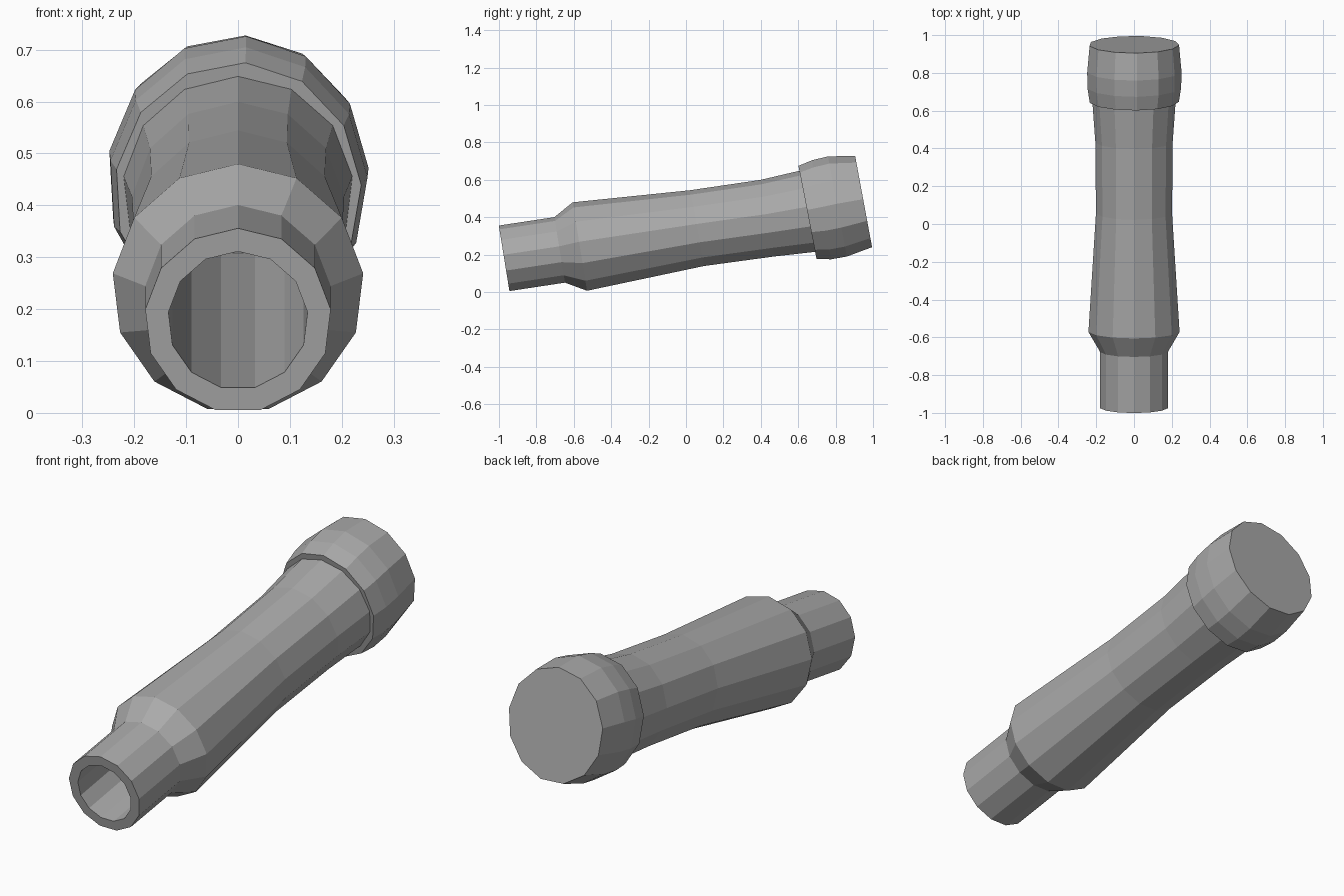
import bpy, bmesh, math

if "Cube" in bpy.data.objects:
    bpy.data.objects.remove(bpy.data.objects["Cube"])

SIDES = 13
grey = bpy.data.materials.new("plain grey")
grey.diffuse_color = (0.4, 0.4, 0.4, 1)
grey.use_nodes = True
grey.node_tree.nodes["Principled BSDF"].inputs["Base Color"].default_value = grey.diffuse_color


def lathe(name, rings, twist=0.0, cap_start=False):
    """Skin tilted rings: (y, z, x radius, upright radius, tilt in degrees)."""
    bm = bmesh.new()
    loops = []
    for y, z, rx, rv, tilt in rings:
        t = math.radians(tilt)
        loop = []
        for i in range(SIDES):
            a = 2 * math.pi * i / SIDES + math.radians(twist)
            v = rv * math.cos(a)
            loop.append(bm.verts.new((rx * math.sin(a), y - v * math.sin(t), z + v * math.cos(t))))
        loops.append(loop)
    for a, b in zip(loops, loops[1:]):
        for i in range(SIDES):
            j = (i + 1) % SIDES
            bm.faces.new((a[i], a[j], b[j], b[i]))
    if cap_start:
        bm.faces.new(loops[0])
    bm.faces.new(loops[-1])
    bmesh.ops.recalc_face_normals(bm, faces=bm.faces)
    me = bpy.data.meshes.new(name)
    bm.to_mesh(me)
    bm.free()
    me.materials.append(grey)
    ob = bpy.data.objects.new(name, me)
    bpy.context.collection.objects.link(ob)
    return ob


# Long handle: starts deep in the bore, out over the front rim, then along the outside
lathe("hollow_handle", [
    (0.88, 0.474, 0.135, 0.135, 9.2),
    (-0.972, 0.178, 0.135, 0.135, 9.2),
    (-0.972, 0.178, 0.18, 0.18, 9.2),
    (-0.675, 0.223, 0.18, 0.18, 9.2),
    (-0.567, 0.240, 0.243, 0.243, 9.2),
    (0.06, 0.339, 0.203, 0.209, 10.5),
    (0.435, 0.392, 0.206, 0.211, 10.3),
    (0.65, 0.429, 0.222, 0.224, 10.3),
    (0.90, 0.477, 0.222, 0.224, 10.3),
])

# Thicker bulging end cap, slightly rotated around the axis
lathe("end_cap", [
    (0.65, 0.424, 0.238, 0.256, 11.0),
    (0.725, 0.438, 0.25, 0.272, 11.0),
    (0.81, 0.456, 0.252, 0.275, 10.7),
    (0.95, 0.482, 0.239, 0.25, 10.5),
], twist=3.5, cap_start=True)
